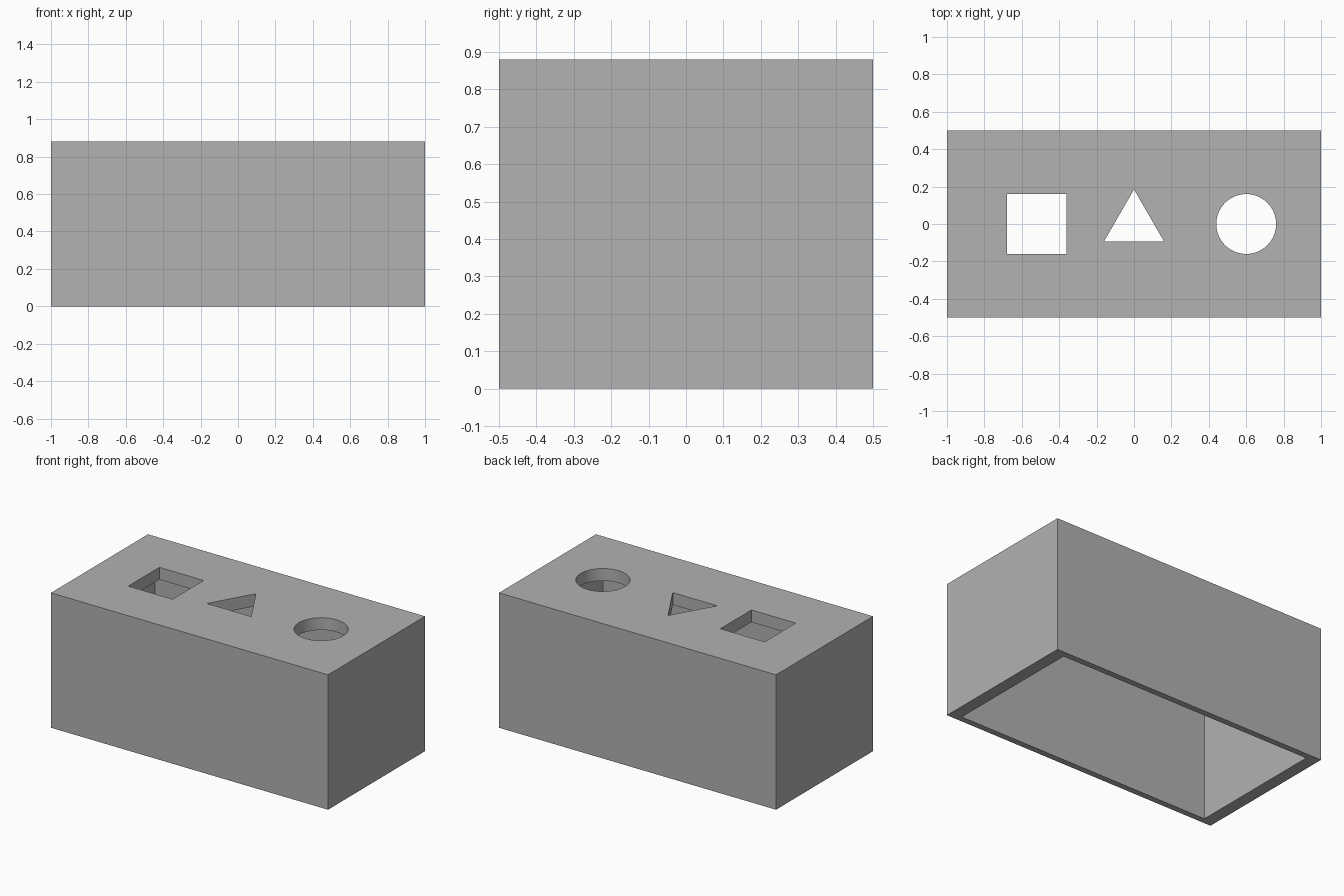
import bpy
from math import pi, radians

old = bpy.data.objects.get("Cube")
if old:
    bpy.data.objects.remove(old, do_unlink=True)

LENGTH, DEPTH, HEIGHT = 2.0, 1.0, 0.88
END_WALL, SIDE_WALL, LID = 0.08, 0.04, 0.08
HOLE = 0.32  # width of every hole

grey = bpy.data.materials.new("plain grey")
grey.use_nodes = True
grey.diffuse_color = (0.445, 0.445, 0.445, 1)
grey.node_tree.nodes["Principled BSDF"].inputs["Base Color"].default_value = grey.diffuse_color


def box(name, size, centre):
    bpy.ops.mesh.primitive_cube_add(size=1, location=centre)
    ob = bpy.context.object
    ob.name = name
    ob.scale = size
    bpy.ops.object.transform_apply(location=True, rotation=False, scale=True)
    return ob


def prism(name, sides, radius, x, turn=0):
    bpy.ops.mesh.primitive_cylinder_add(vertices=sides, radius=radius, depth=4 * LID,
                                        location=(x, 0, HEIGHT), rotation=(0, 0, turn))
    ob = bpy.context.object
    ob.name = name
    return ob


# Outer block
body = box("sorter_box", (LENGTH, DEPTH, HEIGHT), (0, 0, HEIGHT / 2))
body.data.materials.append(grey)

# Hollow open at the bottom, plus the three shaped holes in the lid
inside = HEIGHT - LID
cutters = [
    box("cavity_cutter", (LENGTH - 2 * END_WALL, DEPTH - 2 * SIDE_WALL, 2 * inside), (0, 0, 0)),
    box("square_cutter", (HOLE, HOLE, 4 * LID), (-0.52, 0, HEIGHT)),
    prism("triangle_cutter", 3, HOLE / 3 ** 0.5, 0),
    prism("round_cutter", 64, HOLE / 2, 0.6),
]
bpy.ops.object.select_all(action="DESELECT")
bpy.context.view_layer.objects.active = body
body.select_set(True)
for cutter in cutters:
    cutter.hide_render = True
    mod = body.modifiers.new(cutter.name, "BOOLEAN")
    mod.operation = "DIFFERENCE"
    mod.solver = "EXACT"
    mod.object = cutter
    bpy.ops.object.modifier_apply(modifier=mod.name)
    bpy.data.objects.remove(cutter, do_unlink=True)

# Smooth only the wall of the round hole
bpy.ops.object.shade_smooth_by_angle(angle=radians(30))
